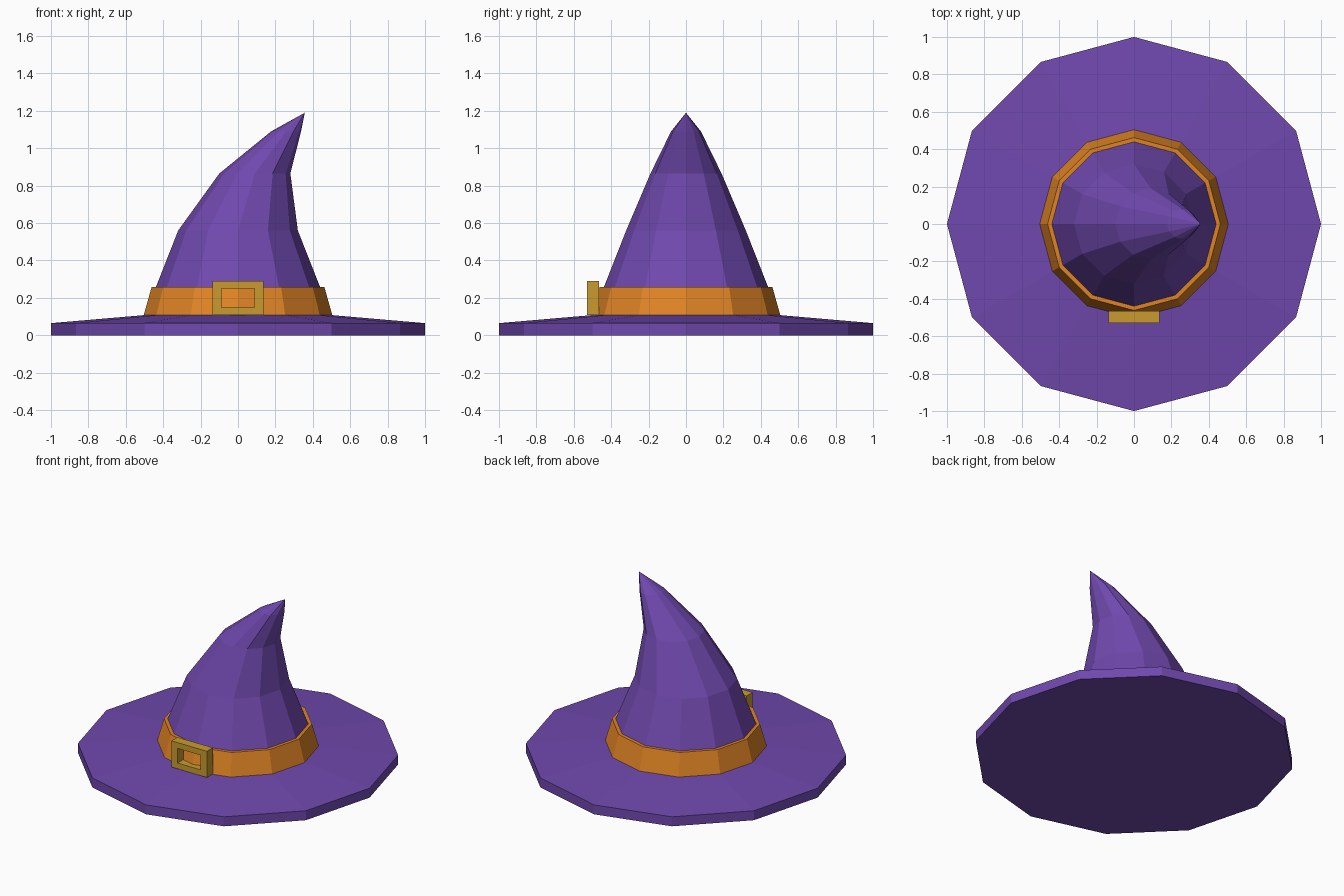
import bpy, bmesh
from math import sin, cos, radians

SIDES = 12

cube = bpy.data.objects.get("Cube")
if cube:
    bpy.data.objects.remove(cube, do_unlink=True)


def make_material(name, rgb):
    mat = bpy.data.materials.new(name)
    mat.use_nodes = True
    mat.diffuse_color = (*rgb, 1)
    mat.node_tree.nodes["Principled BSDF"].inputs["Base Color"].default_value = (*rgb, 1)
    return mat


purple = make_material("purple felt", (0.16, 0.065, 0.42))
orange = make_material("orange band", (0.74, 0.23, 0.018))
gold = make_material("gold buckle", (0.58, 0.33, 0.028))


def finish(name, bm, mat):
    bmesh.ops.recalc_face_normals(bm, faces=bm.faces)
    mesh = bpy.data.meshes.new(name)
    bm.to_mesh(mesh)
    bm.free()
    mesh.materials.append(mat)
    obj = bpy.data.objects.new(name, mesh)
    bpy.context.collection.objects.link(obj)
    return obj


def loft(name, rings, mat, tip=None, closed=False):
    """Skin rings of (centre x, radius, z); end in a tip, caps or a closed loop."""
    bm = bmesh.new()
    loops = []
    for cx, r, z in rings:
        angles = [radians(360 / SIDES * i) for i in range(SIDES)]
        loops.append([bm.verts.new((cx + r * cos(a), r * sin(a), z)) for a in angles])
    pairs = list(zip(loops, loops[1:]))
    if closed:
        pairs.append((loops[-1], loops[0]))
    for low, high in pairs:
        for i in range(SIDES):
            j = (i + 1) % SIDES
            bm.faces.new((low[i], low[j], high[j], high[i]))
    if not closed:
        bm.faces.new(loops[0][::-1])
        if tip:
            point = bm.verts.new(tip)
            for i in range(SIDES):
                bm.faces.new((loops[-1][i], loops[-1][(i + 1) % SIDES], point))
        else:
            bm.faces.new(loops[-1])
    return finish(name, bm, mat)


# Wide brim, gently rising towards the crown
loft("brim", [(0, 1, 0), (0, 1, 0.065), (0, 0.5, 0.108)], purple)

# Crown bending over to the left
loft("crown", [(0, 0.48, 0.1), (0, 0.44, 0.255), (0, 0.32, 0.56),
               (0.09, 0.19, 0.865), (0.257, 0.08, 1.09)],
     purple, tip=(0.357, 0, 1.19))

# Band with a narrow top lip
loft("hat_band", [(0, 0.505, 0.105), (0, 0.462, 0.257),
                  (0, 0.43, 0.257), (0, 0.46, 0.105)], orange, closed=True)

# Rectangular buckle frame, open in the middle
bm = bmesh.new()
frame = []
for y in (-0.53, -0.465):
    for w, h in ((0.135, 0.09), (0.088, 0.05)):
        corners = ((-w, -h), (w, -h), (w, h), (-w, h))
        frame.append([bm.verts.new((x, y, 0.199 + z)) for x, z in corners])
front_out, front_in, back_out, back_in = frame
for a, b in ((front_out, front_in), (front_in, back_in),
             (back_in, back_out), (back_out, front_out)):
    for i in range(4):
        j = (i + 1) % 4
        bm.faces.new((a[i], a[j], b[j], b[i]))
finish("buckle", bm, gold)
